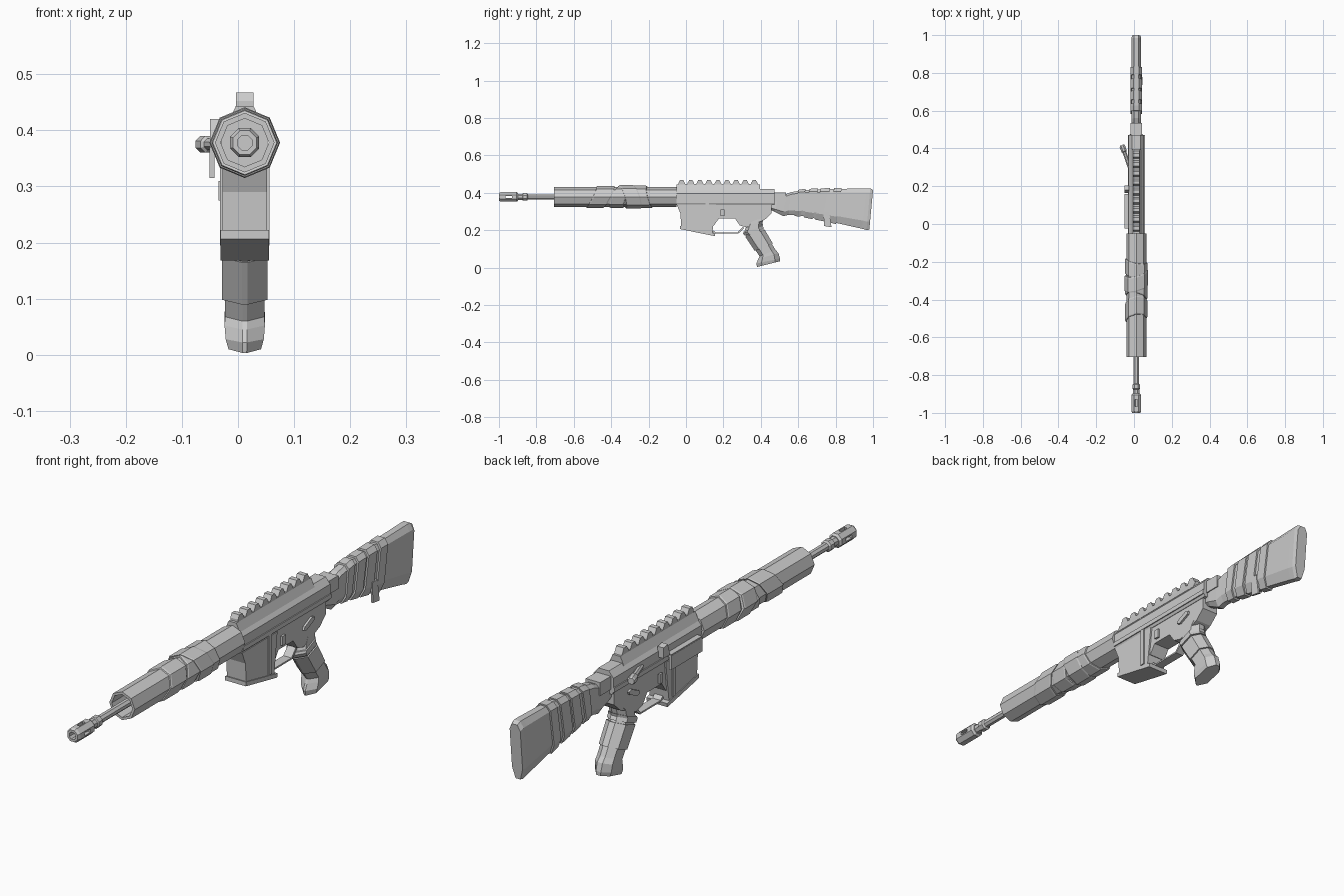
import bpy, bmesh, math
from mathutils import Vector

if "Cube" in bpy.data.objects:
    bpy.data.objects.remove(bpy.data.objects["Cube"])

CX, CZ = 0.012, 0.378          # bore axis


def rings(name, rs, cap=True, loop=False):
    """Skin a list of equally sized point rings."""
    bm = bmesh.new()
    vs = [[bm.verts.new(p) for p in r] for r in rs]
    n = len(vs[0])
    for a, b in zip(vs, vs[1:] + (vs[:1] if loop else [])):
        for i in range(n):
            j = (i + 1) % n
            bm.faces.new((a[i], a[j], b[j], b[i]))
    if cap and not loop:
        bm.faces.new(vs[0])
        bm.faces.new(vs[-1])
    bmesh.ops.remove_doubles(bm, verts=bm.verts, dist=1e-5)
    bmesh.ops.recalc_face_normals(bm, faces=bm.faces)
    me = bpy.data.meshes.new(name)
    bm.to_mesh(me)
    bm.free()
    ob = bpy.data.objects.new(name, me)
    bpy.context.collection.objects.link(ob)
    return ob


def prism(name, yz, hw, cx=CX):
    """Side outline extruded across x."""
    return rings(name, [[(cx + s * hw, y, z) for y, z in yz] for s in (-1, 1)])


def box(name, x0, x1, y0, y1, z0, z1):
    return prism(name, [(y0, z0), (y1, z0), (y1, z1), (y0, z1)],
                 (x1 - x0) / 2, (x0 + x1) / 2)


def lathe(name, prof, loop=True, sx=0, sz=0, phase=0, n=8):
    """Revolve (radius, y) about the bore; sx and sz slant the rings."""
    rs = []
    for r, y in prof:
        ring = []
        for i in range(n):
            a = phase + i * math.tau / n
            dx, dz = r * math.cos(a), r * math.sin(a)
            ring.append((CX + dx, y + sx * dx + sz * dz, CZ + dz))
        rs.append(ring)
    return rings(name, rs, cap=False, loop=loop)


def loft(name, secs, shape, grow=0):
    """Sections (A, B, half width) in the yz plane; shape gives (t, width)."""
    rs = []
    for a, b, hw in secs:
        a, b = Vector(a), Vector(b)
        d = (b - a).normalized() * grow
        a, b, hw = a - d, b + d, hw + grow
        half = [(a.lerp(b, t), w * hw) for t, w in shape]
        rs.append([(CX + w, p.x, p.y) for p, w in half] +
                  [(CX - w, p.x, p.y) for p, w in reversed(half)])
    return rings(name, rs)


def between(secs, f):
    """Interpolated section at fractional index f."""
    i = min(int(f), len(secs) - 2)
    (a, b, w), (c, d, v) = secs[i], secs[i + 1]
    k = f - i
    return (Vector(a).lerp(Vector(c), k), Vector(b).lerp(Vector(d), k), w + (v - w) * k)


def bands(name, secs, shape, spans, grow):
    for i, (f0, f1) in enumerate(spans):
        fs = [f0] + [k for k in range(len(secs)) if f0 < k < f1] + [f1]
        loft(f"{name}_{i + 1}", [between(secs, f) for f in fs], shape, grow)


# Muzzle device with open bore and side slots
P8 = math.pi / 8
muzzle = lathe("muzzle_device", [(0, -.92), (.014, -.92), (.014, -1), (.023, -1), (.028, -.99),
                                 (.028, -.905), (.021, -.897), (0, -.897)], False, phase=P8)
cuts = [box("slot_cutter", CX - .05, CX + .05, -.965, -.93, CZ - .006, CZ + .006),
        box("slot_cutter", CX - .006, CX + .006, -.965, -.93, CZ, CZ + .05)]
for c in cuts:
    m = muzzle.modifiers.new("slot", 'BOOLEAN')
    m.object, m.operation, m.solver = c, 'DIFFERENCE', 'EXACT'
    bpy.context.view_layer.objects.active = muzzle
    bpy.ops.object.modifier_apply(modifier=m.name)
    bpy.data.objects.remove(c)

# Barrel with stepped collar
lathe("barrel", [(0, -.9), (.018, -.9), (.018, -.875), (.022, -.872), (.022, -.85), (.015, -.845),
                 (.015, -.06), (0, -.06)], False, phase=P8)

# Hollow eight-sided handguard and its cloth wraps
lathe("handguard", [(.043, -.705), (.053, -.705), (.053, -.05), (.043, -.05)])
for i, (y0, y1, r, sx, sz) in enumerate([(-.505, -.41, .059, .15, .5), (-.385, -.31, .059, -.2, .4),
                                         (-.34, -.26, .063, .25, -.3), (-.275, -.195, .060, -.2, -.25)]):
    lathe(f"handguard_wrap_{i + 1}", [(.045, y0), (r - .002, y0), (r, y0 + .006), (r, y1 - .006),
                                      (r - .002, y1), (.045, y1)], sx=sx, sz=sz)

# Upper receiver, faceted along its length
upper = [(-.036, .335), (.036, .335), (.041, .345), (.041, .397), (.022, .42), (-.022, .42),
         (-.041, .397), (-.041, .345)]
rings("upper_receiver", [[(CX + x, y, z) for x, z in upper] for y in (-.05, .472)])
for s in (-1, 1):
    x = CX + s * .041
    box("receiver_side_rib", x - .004, x + .004, -.05, .472, .345, .362)

# Toothed top rail on a tapered base
base = [(-.03, .412), (.03, .412), (.016, .443), (-.016, .443)]
rings("rail_base", [[(CX + x, y, z) for x, z in base] for y in (-.05, .395)])
comb = [(.39, .436), (-.04, .436)]
for i in range(9):
    y = -.04 + i * .0485
    comb += [(y, .452), (y + .008, .467), (y + .026, .467), (y + .034, .452)]
    if i < 8:
        comb += [(y + .036, .446), (y + .046, .446)]
prism("rail_teeth", comb, .016)

# Lower receiver, magazine well and magazine base
prism("lower_receiver", [(0, .34), (0, .27), (.15, .225), (.175, .262), (.262, .262), (.288, .225),
                         (.325, .215), (.42, .255), (.458, .29), (.458, .34)], .034)
prism("magazine_well", [(-.05, .337), (-.03, .29), (-.025, .21), (.14, .18), (.148, .24), (.16, .337)], .04)
prism("magazine_base", [(-.032, .206), (.154, .168), (.157, .183), (-.032, .222)], .043)
for s in (-1, 1):
    x = CX + s * .041
    box("well_rib", x - .003, x + .003, .105, .122, .195, .345)
    box("magazine_catch", x - .006, x + .002, .185, .205, .275, .31)
    x = CX + s * .036
    prism("selector_lever", [(.315, .282), (.33, .278), (.375, .298), (.38, .31), (.365, .315),
                             (.32, .294)], .006, x)

# Trigger guard
prism("trigger_guard", [(.14, .19), (.155, .182), (.28, .182), (.31, .21), (.305, .22), (.276, .188),
                        (.158, .188), (.145, .2)], .017)

# Left side: hanging port cover, deflector, forward assist
box("port_cover", -.051, -.042, -.025, .16, .315, .368)
box("port_cover_hinge", -.05, -.026, -.025, .16, .362, .372)
prism("case_deflector", [(.165, .375), (.205, .375), (.205, .415), (.18, .42)], .012, -.038)
d = Vector((-.04, .115, 0)).normalized()
side = Vector((-d.y, d.x, 0))


def assist_ring(t, r):
    c = Vector((-.023, .30, .375)) + d * t
    return [c + side * r * math.cos(a) + Vector((0, 0, r * math.sin(a)))
            for a in (i * math.tau / 8 + P8 for i in range(8))]


rings("forward_assist", [assist_ring(t, r) for t, r in
                         [(0, .011), (.085, .011), (.09, .016), (.118, .016), (.125, .012)]])

# Pistol grip, front to back sections, with wraps
grip_shape = [(0, .12), (.22, 1), (.78, 1), (1, .3)]
grip = [((.33, .255), (.45, .288), .033), ((.32, .215), (.412, .255), .035),
        ((.31, .185), (.405, .22), .036), ((.393, .06), (.478, .095), .035),
        ((.386, .045), (.494, .078), .036), ((.376, .022), (.503, .048), .034),
        ((.38, .003), (.503, .034), .029)]
loft("pistol_grip", grip, grip_shape)
bands("grip_wrap", grip, grip_shape, [(1.7, 2.1), (2.15, 2.75)], .005)

# Stock neck block and butt stock with wraps
oct_shape = [(0, .5), (.1, 1), (.8, 1), (1, .45)]
box("stock_collar", CX - .03, CX + .03, .47, .535, .352, .402)
stock = [((.455, .36), (.455, .308), .022), ((.49, .365), (.475, .298), .026),
         ((.53, .39), (.52, .275), .026), ((.56, .403), (.55, .282), .025),
         ((.625, .414), (.60, .28), .024), ((.76, .419), (.73, .255), .024),
         ((.965, .424), (.94, .208), .026), ((.985, .424), (.965, .201), .026),
         ((1.0, .415), (.98, .203), .022)]
loft("butt_stock", stock, oct_shape)
bands("stock_wrap", stock, oct_shape, [(3.6, 4.1), (4.25, 4.6), (4.7, 5.05), (5.15, 5.35)], .006)
prism("stock_strap_end", [(.735, .30), (.765, .30), (.778, .216), (.738, .222)], .004, CX + .028)
